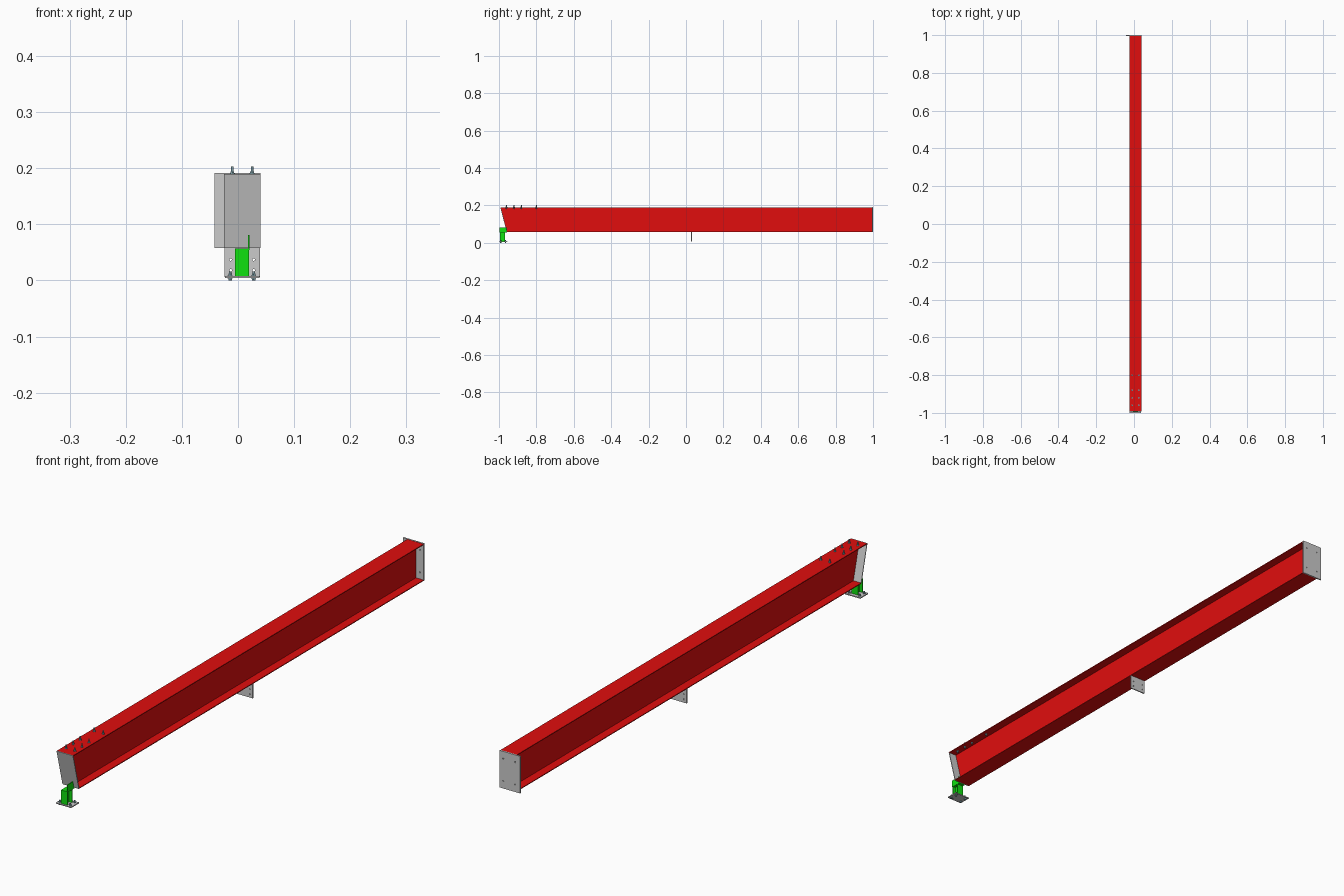
import bpy, bmesh
from math import pi
from mathutils import Matrix, Vector

if "Cube" in bpy.data.objects:
    bpy.data.objects.remove(bpy.data.objects["Cube"])


def material(name, color):
    m = bpy.data.materials.new(name)
    m.diffuse_color = (*color, 1)
    m.use_nodes = True
    m.node_tree.nodes["Principled BSDF"].inputs["Base Color"].default_value = m.diffuse_color
    return m


RED = material("red_paint", (0.75, 0.004, 0.004))
GREEN = material("green_paint", (0.005, 0.75, 0.005))
STEEL = material("bolt_steel", (0.22, 0.36, 0.40))


def finish(bm, name, mat=None):
    bmesh.ops.recalc_face_normals(bm, faces=bm.faces)
    me = bpy.data.meshes.new(name)
    bm.to_mesh(me)
    bm.free()
    ob = bpy.data.objects.new(name, me)
    bpy.context.collection.objects.link(ob)
    if mat:
        me.materials.append(mat)
    return ob


def extrude(name, points, direction, mat=None):
    """Closed outline of 3D points swept along a direction."""
    bm = bmesh.new()
    face = bm.faces.new([bm.verts.new(p) for p in points])
    out = bmesh.ops.extrude_face_region(bm, geom=[face])
    moved = [g for g in out["geom"] if isinstance(g, bmesh.types.BMVert)]
    bmesh.ops.translate(bm, verts=moved, vec=direction)
    return finish(bm, name, mat)


def box(name, lo, hi, mat=None):
    (x0, y0, z0), (x1, y1, z1) = lo, hi
    pts = [(x0, y0, z0), (x1, y0, z0), (x1, y1, z0), (x0, y1, z0)]
    return extrude(name, pts, (0, 0, z1 - z0), mat)


def i_profile(w, h, web, flange):
    """I-section outline centred on the origin."""
    a, b, c, d = w / 2, h / 2, web / 2, h / 2 - flange
    right = [(a, -b), (a, -d), (c, -d), (c, d), (a, d), (a, b)]
    return right + [(-x, -z) for x, z in right]


def cylinder(bm, center, r, depth, sides, rot=Matrix()):
    bmesh.ops.create_cone(bm, cap_ends=True, segments=sides, radius1=r, radius2=r,
                          depth=depth, matrix=Matrix.Translation(center) @ rot)


def punch(plate, centers, r=0.0022):
    """Round holes through a plate that faces along y."""
    bm = bmesh.new()
    for c in centers:
        cylinder(bm, c, r, 0.03, 16, Matrix.Rotation(pi / 2, 4, 'X'))
    cutter = finish(bm, plate.name + "_hole_cutter")
    cutter.hide_render = True
    cutter.hide_set(True)
    mod = plate.modifiers.new("holes", 'BOOLEAN')
    mod.operation, mod.object, mod.solver = 'DIFFERENCE', cutter, 'EXACT'


def bolt(name, x, y, z0, z1, low, high):
    """Shank from z0 to z1 clamping the plate faces low..high."""
    bm = bmesh.new()
    cylinder(bm, (x, y, (z0 + z1) / 2), 0.0022, z1 - z0, 12)
    for face, s in ((low, -1), (high, 1)):
        cylinder(bm, (x, y, face + s * 0.0004), 0.0045, 0.0008, 16)
        cylinder(bm, (x, y, face + s * 0.0026), 0.0038, 0.0036, 6)
    return finish(bm, name, STEEL)


CX, BOT, TOP = 0.0075, 0.058, 0.19
MID = (BOT + TOP) / 2


def front_y(z):
    """Slanted front cut of the beam."""
    return -0.99 + (TOP - z) / (TOP - BOT) * 0.034


# Main I-beam with a slanted front end
profile = i_profile(0.065, TOP - BOT, 0.004, 0.003)
beam = extrude("main_beam", [(CX + x, -1, MID + z) for x, z in profile],
               (0, 1.995, 0), RED)
for v in beam.data.vertices:
    if v.co.y < 0:
        v.co.y = front_y(v.co.z)

# Slanted front plate
yt, yb, t = front_y(TOP), front_y(BOT), 0.003
extrude("front_end_plate", [(CX - 0.0325, yt - t, TOP), (CX - 0.0325, yt, TOP),
                            (CX - 0.0325, yb, BOT), (CX - 0.0325, yb - t, BOT)],
        (0.065, 0, 0))

# Wider back plate with bolt holes
back = box("back_end_plate", (-0.042, 0.995, BOT), (0.04, 1.0, TOP + 0.001))
punch(back, [(x, 0.9975, z) for x in (-0.022, 0.025) for z in (0.085, 0.165)])

# Hanging plate under the middle of the beam
hanger = box("hanger_plate", (-0.024, 0.027, 0.006), (0.039, 0.031, BOT))
punch(hanger, [(x, 0.029, z) for x in (-0.013, 0.028) for z in (0.018, 0.037)])

# Bolts through the top flange
for i, y in enumerate((-0.96, -0.92, -0.88, -0.80)):
    for side, x in (("left", -0.010), ("right", 0.025)):
        bolt(f"flange_bolt_{side}_{i + 1}", x, y, 0.180, 0.203, TOP - 0.003, TOP)

# Base plate with anchor bolts
box("base_plate", (-0.023, -1.0, 0.0045), (0.038, -0.955, 0.008))
for i, x in enumerate((-0.014, 0.028)):
    for j, y in enumerate((-0.99, -0.965)):
        bolt(f"anchor_bolt_{i + 1}_{j + 1}", x, y, 0.0, 0.016, 0.0045, 0.008)

# Small I-section post
extrude("support_post", [(CX + x, -0.981 + y, 0.008)
                         for x, y in i_profile(0.025, 0.028, 0.003, 0.003)],
        (0, 0, 0.046), GREEN)

# Angle bracket on top of the post
angle = [(-0.005, 0.054), (0.0205, 0.054), (0.0205, 0.081),
         (0.018, 0.081), (0.018, 0.0565), (-0.005, 0.0565)]
extrude("angle_bracket", [(x, -0.996, z) for x, z in angle], (0, 0.039, 0), GREEN)
